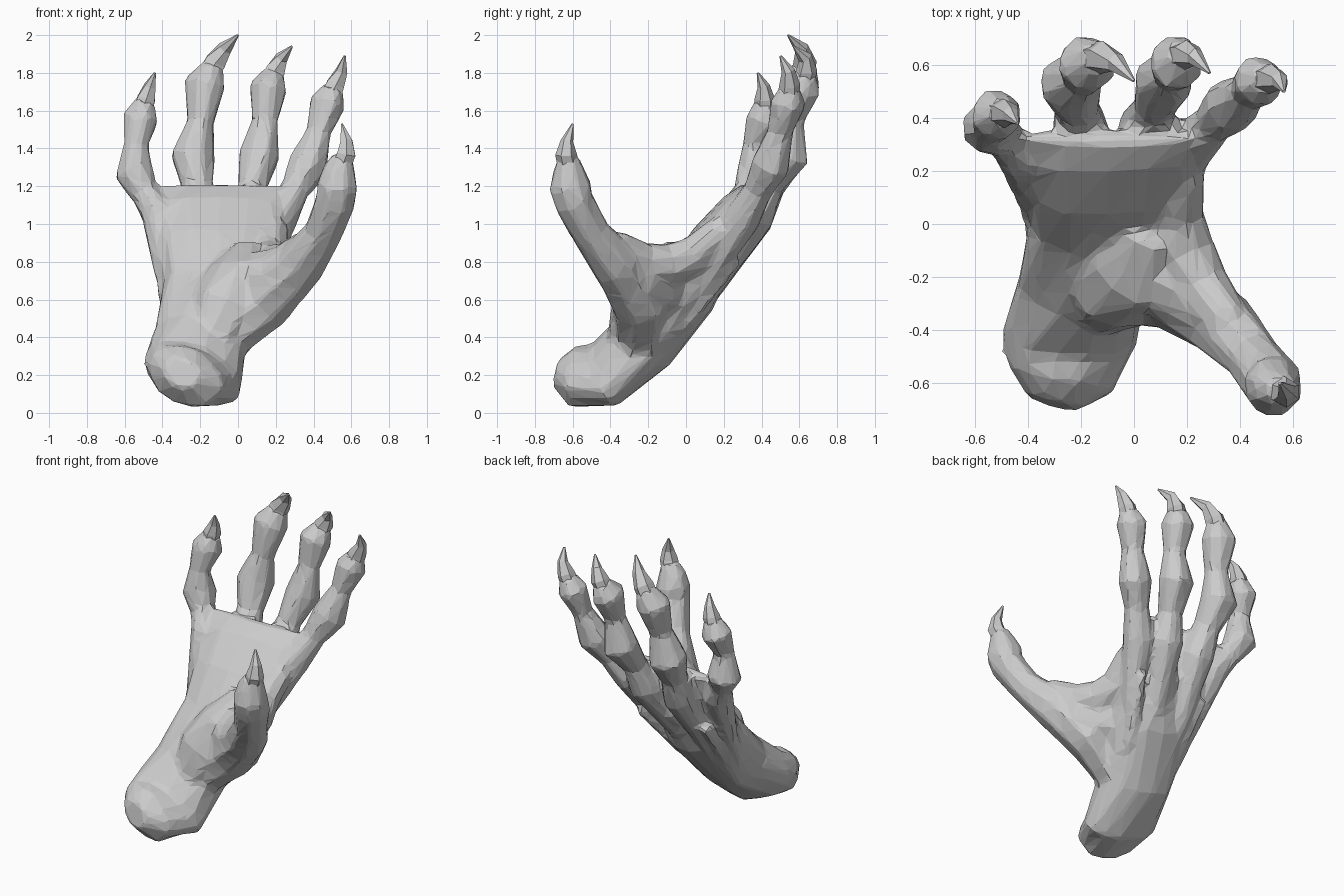
import bpy, bmesh, math, random
from mathutils import Vector

random.seed(4)


def tube(bm, pts, radii, sides=8, roll=None):
    """Closed loft of elliptical rings; a radius is one number or (width, depth)."""
    pts = [Vector(p) for p in pts]
    rings = []
    for i, p in enumerate(pts):
        t = (pts[min(i + 1, len(pts) - 1)] - pts[max(i - 1, 0)]).normalized()
        side = (Vector((1, 0, 0)) - t * t.x).normalized()
        up = t.cross(side)
        r = radii[i]
        rx, ry = r if isinstance(r, tuple) else (r, r)
        a0 = math.radians(roll[i]) if roll else 0
        s2 = side * math.cos(a0) + up * math.sin(a0)
        u2 = up * math.cos(a0) - side * math.sin(a0)
        ring = []
        for k in range(sides):
            a = 2 * math.pi * (k + 0.5) / sides
            j = 1 + random.uniform(-0.06, 0.07)
            ring.append(bm.verts.new(p + (s2 * rx * math.cos(a) + u2 * ry * math.sin(a)) * j))
        rings.append(ring)
    for a, b in zip(rings, rings[1:]):
        for k in range(sides):
            n = (k + 1) % sides
            bm.faces.new((a[k], a[n], b[n], b[k]))
    bm.faces.new(rings[0][::-1])
    bm.faces.new(rings[-1])


def finish(bm, name):
    bmesh.ops.recalc_face_normals(bm, faces=bm.faces)
    me = bpy.data.meshes.new(name)
    bm.to_mesh(me)
    bm.free()
    ob = bpy.data.objects.new(name, me)
    bpy.context.collection.objects.link(ob)
    return ob


def claw(name, pts, r):
    bm = bmesh.new()
    tube(bm, pts, [r, r * 0.95, r * 0.6, 0.006], sides=6)
    finish(bm, name)


hand = bmesh.new()

# Wrist stump and palm
tube(hand,
     [(-.30, -.68, .21), (-.28, -.59, .195), (-.24, -.43, .20), (-.20, -.22, .38),
      (-.12, .0, .65), (-.10, .15, .90), (-.10, .27, 1.10), (-.10, .33, 1.20)],
     [(.10, .08), (.21, .145), (.275, .155), (.25, .19), (.28, .18), (.33, .14), (.38, .085), (.35, .03)],
     sides=14, roll=[25, 25, 22, 8, 0, 0, 0, 0])
# Loose rim of skin at the wrist
tube(hand, [(-.48, -.46, .24), (-.41, -.47, .30), (-.28, -.50, .31), (-.15, -.48, .27)],
     [.04, .055, .05, .04], sides=6)

# Fingers: root on the wrist, then knuckle, joints and fingertip, then claw bend and tip
fingers = {
    "little": ([(-.33, -.14, .35), (-.38, .08, .70), (-.42, .26, 1.06), (-.49, .32, 1.16), (-.55, .37, 1.26),
                (-.54, .365, 1.42), (-.52, .415, 1.56), (-.49, .42, 1.65)],
               [(-.465, .41, 1.73), (-.44, .38, 1.80)], .88),
    "ring": ([(-.24, -.14, .30), (-.24, .14, .66), (-.20, .36, 1.03), (-.215, .44, 1.20), (-.235, .53, 1.36),
              (-.20, .55, 1.54), (-.18, .605, 1.74), (-.13, .63, 1.84)],
             [(-.07, .61, 1.93), (.0, .54, 2.0)], 1.0),
    "middle": ([(-.12, -.14, .30), (-.05, .14, .66), (.05, .37, 1.03), (.08, .44, 1.20), (.115, .54, 1.36),
                (.14, .56, 1.55), (.16, .61, 1.72), (.19, .64, 1.80)],
               [(.23, .63, 1.88), (.285, .57, 1.94)], .94),
    "index": ([(-.02, -.14, .40), (.12, .11, .70), (.22, .30, 1.03), (.30, .38, 1.18), (.37, .45, 1.31),
               (.43, .50, 1.49), (.475, .54, 1.64), (.51, .55, 1.72)],
              [(.55, .54, 1.81), (.565, .50, 1.89)], .9),
}
profile = [.05, .062, .11, .085, .122, .076, .112, .064]
for name, (path, nail, s) in fingers.items():
    tube(hand, path, [r * s for r in profile])
    end = Vector(path[-1])
    start = end.lerp(Vector(path[-2]), 0.4)
    claw(name + "_claw", [start, end.lerp(Vector(nail[0]), .2)] + nail, .064 * s)

# Ridges of tendon and loose skin between the bones on the back
for x0, x1, k in ((-.30, -.33, .85), (-.15, -.08, .9), (-.04, .16, .85)):
    tube(hand, [(x0, -.22, .30), (x0 * .6 + x1 * .4, 0, .48), (x1, .32 * k, .95 * k)],
         [.03, .045, .03], sides=5)

# Thumb, its fleshy base and the web to the index finger
tube(hand, [(-.08, -.24, .38), (.14, -.24, .59), (.33, -.38, .79), (.45, -.50, .95),
            (.515, -.59, 1.12), (.525, -.615, 1.20), (.54, -.62, 1.30), (.56, -.625, 1.36)],
     [.13, .16, .135, .105, .11, .118, .085, .055])
tube(hand, [(-.05, -.05, .62), (.08, -.16, .68), (.22, -.27, .72), (.34, -.37, .82)],
     [.15, .18, .15, .10], sides=10)
tube(hand, [(-.14, -.30, .36), (-.07, -.23, .53), (.02, -.15, .68), (.08, .0, .83)],
     [.13, .185, .19, .12], sides=10)
tube(hand, [(.19, .20, .98), (.17, .04, .84), (.19, -.10, .78), (.26, -.24, .80), (.36, -.38, .88)],
     [.08, .10, .12, .11, .09])
claw("thumb_claw", [(.545, -.62, 1.30), (.575, -.635, 1.37), (.575, -.63, 1.44), (.55, -.60, 1.53)], .058)

# Fuse the flesh into one faceted skin
ob = finish(hand, "hand")
m = ob.modifiers.new("fuse", "REMESH")
m.mode = "VOXEL"
m.voxel_size = 0.02
m = ob.modifiers.new("soften", "SMOOTH")
m.factor, m.iterations = 0.5, 4
m = ob.modifiers.new("facet", "DECIMATE")
m.ratio = 0.07
